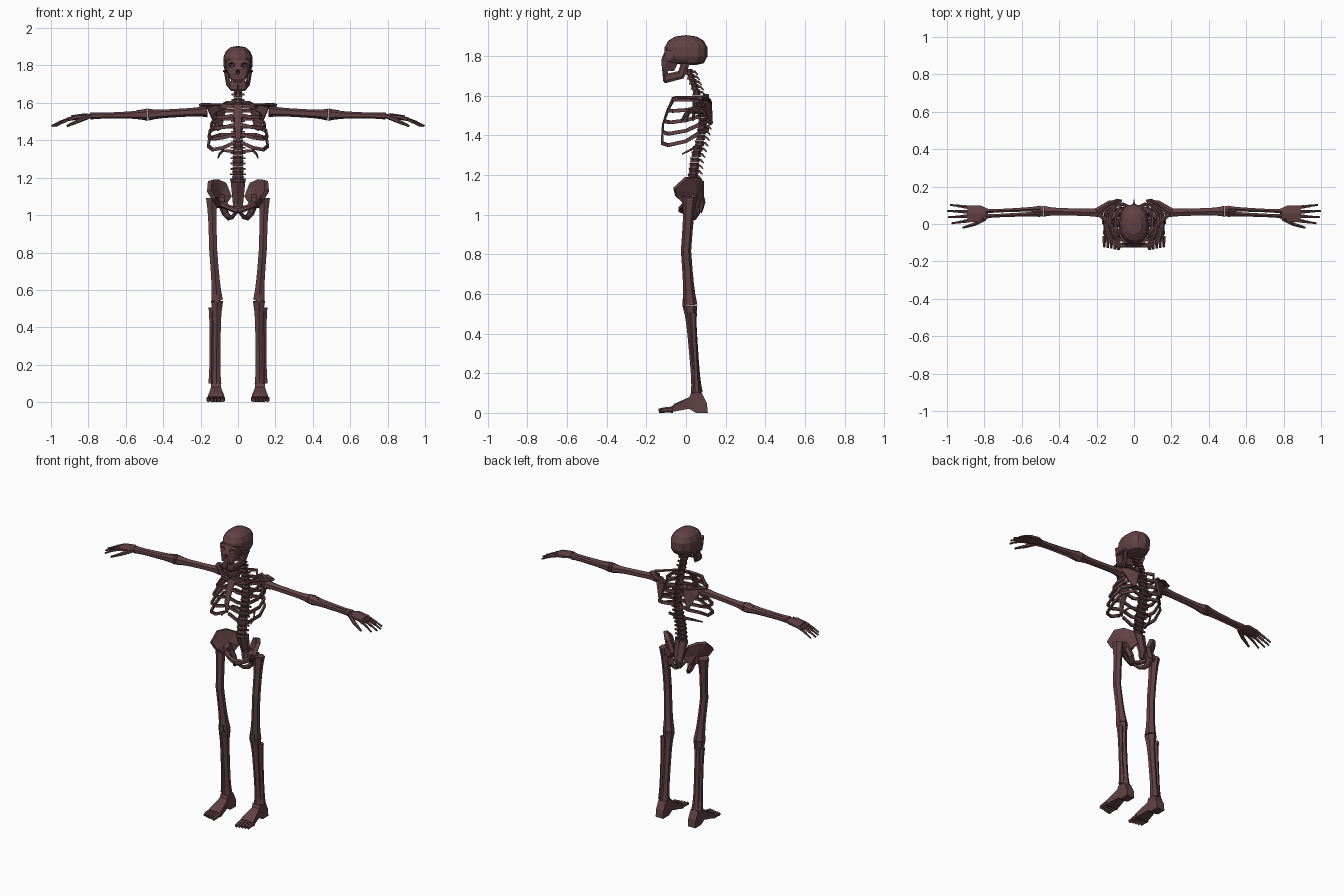
import bpy, bmesh, math
from mathutils import Vector, Matrix

cube = bpy.data.objects.get("Cube")
if cube:
    bpy.data.objects.remove(cube)

bone_mat = bpy.data.materials.new("dark_red_brown_bone")
bone_mat.use_nodes = True
COLOR = (.12, .054, .06, 1)
bone_mat.diffuse_color = COLOR
bone_mat.node_tree.nodes["Principled BSDF"].inputs["Base Color"].default_value = COLOR
X, Y, Z = Vector((1, 0, 0)), Vector((0, 1, 0)), Vector((0, 0, 1))


def even(t):
    return 1


def pointed(t):
    return 1 - .6 * t


def flared(t):
    return .7 + .3 * abs(2 * t - 1) ** 4


def add_mirror(obj):
    obj.modifiers.new("mirror", "MIRROR").use_mirror_merge = False


def finish(name, bm, mirror=False):
    bmesh.ops.recalc_face_normals(bm, faces=bm.faces)
    mesh = bpy.data.meshes.new(name)
    bm.to_mesh(mesh)
    bm.free()
    mesh.materials.append(bone_mat)
    obj = bpy.data.objects.new(name, mesh)
    bpy.context.collection.objects.link(obj)
    if mirror:
        add_mirror(obj)
    return obj


def along(path, t):
    """Point at fraction t of a polyline."""
    f = t * (len(path) - 1)
    i = min(int(f), len(path) - 2)
    return Vector(path[i]).lerp(Vector(path[i + 1]), f - i)


def sweep(bm, path, width, thick=None, shape=even, steps=None, up=Z, sides=6):
    """Faceted tube along a path, scaled along its length by a shape rule."""
    steps = steps or len(path) - 1
    thick = thick or width
    centres = [along(path, i / steps) for i in range(steps + 1)]
    rings = []
    for i, centre in enumerate(centres):
        direction = centres[min(i + 1, steps)] - centres[max(i - 1, 0)]
        side = direction.cross(up).normalized()
        top = side.cross(direction).normalized()
        scale = shape(i / steps)
        angles = [math.tau * (k + .5) / sides for k in range(sides)]
        rings.append([bm.verts.new(centre + side * math.cos(a) * width * scale
                                   + top * math.sin(a) * thick * scale) for a in angles])
    for a, b in zip(rings, rings[1:]):
        for k in range(sides):
            n = (k + 1) % sides
            bm.faces.new((a[k], a[n], b[n], b[k]))
    bm.faces.new(rings[0])
    bm.faces.new(rings[-1])


def bone(name, path, width, thick=None, mirror=True, **options):
    bm = bmesh.new()
    sweep(bm, path, width, thick, **options)
    return finish(name, bm, mirror)


def long_bone(name, start, end, width, thick=None, bow=(0, 0, 0), taper=0, up=Z):
    """Limb bone with knobbed ends, bowed in the middle and tapering."""
    middle = (start + end) / 2 + Vector(bow)
    bone(name, [start, middle, end], width, thick, steps=10, up=up,
         shape=lambda t: flared(t) * (1 - taper * t))


def hull(name, pts, mirror=False):
    bm = bmesh.new()
    for p in pts:
        bm.verts.new(p)
    result = bmesh.ops.convex_hull(bm, input=bm.verts)
    inner = [g for g in result["geom_interior"] if isinstance(g, bmesh.types.BMVert)]
    bmesh.ops.delete(bm, geom=inner, context="VERTS")
    return finish(name, bm, mirror)


def plate(name, centre, outline, thickness):
    """Fan of faces round a centre, given thickness and mirrored."""
    bm = bmesh.new()
    middle = bm.verts.new(centre)
    rim = [bm.verts.new(p) for p in outline]
    for a, b in zip(rim, rim[1:] + rim[:1]):
        bm.faces.new((middle, a, b))
    obj = finish(name, bm)
    solid = obj.modifiers.new("thickness", "SOLIDIFY")
    solid.thickness, solid.offset = thickness, 0
    add_mirror(obj)


# Skull: boxy cranium and face, with sockets cut out
bm = bmesh.new()
bmesh.ops.create_uvsphere(bm, u_segments=12, v_segments=7, radius=1)
for v in bm.verts:
    x, y, z = [math.copysign(abs(c) ** .85, c) for c in v.co]
    v.co = x * .08, y * .11, max(1.82 + z * .085, 1.755 - .01 * min(y, 0))
cranium = finish("cranium", bm)
face = hull("face", [(side * x, y, z) for side in (-1, 1) for x, y, z in (
    (.06, -.105, 1.83), (.07, -.05, 1.82), (.063, -.09, 1.78), (.06, -.04, 1.765),
    (.035, -.12, 1.725), (.04, -.06, 1.725), (.02, -.125, 1.78))])
bm = bmesh.new()
for x, z, width in ((-.035, 1.803, .023), (.035, 1.803, .023), (0, 1.765, .01)):
    bmesh.ops.create_icosphere(bm, subdivisions=1, radius=1, matrix=Matrix.LocRotScale(
        Vector((x, -.12, z)), None, Vector((width, .035, .015))))
cutter = finish("socket_cutter", bm)
cutter.hide_render = True
for obj in (cranium, face):
    cut = obj.modifiers.new("sockets", "BOOLEAN")
    cut.operation, cut.object = "DIFFERENCE", cutter
    bpy.context.view_layer.objects.active = obj
    bpy.ops.object.modifier_apply(modifier=cut.name)
bpy.data.objects.remove(cutter)

bone("jaw", [(0, -.108, 1.687), (.035, -.1, 1.687), (.053, -.025, 1.705), (.063, 0, 1.77)],
     width=.01, thick=.023)
bone("cheek_arch", [(.055, -.09, 1.78), (.072, -.04, 1.77), (.072, .01, 1.77)], width=.008)
bm = bmesh.new()
for z in (1.722, 1.708):
    for k in range(-3, 4):
        a = k / 3
        bmesh.ops.create_cube(bm, size=1, matrix=Matrix.LocRotScale(
            Vector((.038 * math.sin(a), -.075 - .038 * math.cos(a), z)), None,
            Vector((.009, .009, .016))))
finish("teeth", bm)

# Spine: stacked vertebrae with side and rear processes
spine = [(0, .015, 1.72), (0, .045, 1.64), (0, .075, 1.55), (0, .085, 1.46),
         (0, .07, 1.37), (0, .045, 1.28), (0, .035, 1.19)]
bm = bmesh.new()
count = 20
for i in range(count):
    t = i / (count - 1)
    p = along(spine, t)
    r = .024 + .01 * t
    sweep(bm, [p + Z * .0135, p - Z * .0135], r, r * .85, lambda s: .8 + .2 * abs(2 * s - 1),
          steps=2, up=Y, sides=8)
    sweep(bm, [p, p + Y * .03, p + Y * .045 - Z * .016], .008, .012, pointed, sides=4)
    wing = X * (r + .008)
    sweep(bm, [p + Y * .014 - wing, p + Y * .014 + wing], .007, sides=4)
finish("vertebrae", bm)
bone("sacrum", [(0, .045, 1.18), (0, .08, 1.06), (0, .07, 1.01)], width=.045, thick=.026,
     mirror=False, shape=pointed, steps=4, up=Y)

# Rib cage: ribs sweep from the spine round to the breastbone
breast = [(0, -.06, 1.59), (0, -.09, 1.53), (0, -.115, 1.46), (0, -.12, 1.39)]
bone("breastbone", breast, width=.03, thick=.009, mirror=False, shape=pointed, up=Y)
bm = bmesh.new()
ribs = 5
for i in range(ribs):
    t = i / (ribs - 1)
    back = 1.6 - .17 * t
    w = .16 - .06 * (1 - t) ** 2
    front = along(breast, min(.05 + t, 1))
    low = min(back - .02 - .06 * t, front.z)
    sweep(bm, [(.02, .09, back), (w * .6, .11, back), (w * .95, .065, back - .02),
               (w, 0, back - .02 - .04 * t), (w * .85, front.y * .75, low),
               (w * .5, front.y, low + .01 * t), (.015, front.y, front.z)],
          .008, .013, sides=4)
sweep(bm, [(.02, .06, 1.34), (.08, .06, 1.345), (.1, .02, 1.325), (.107, -.02, 1.305)],
      .009, .012, pointed, sides=4)
finish("ribs", bm, mirror=True)

# Shoulders
bone("collarbone", [(.02, -.06, 1.585), (.08, -.05, 1.59), (.14, .01, 1.59), (.19, .055, 1.59)],
     width=.014, thick=.011, shape=flared)
plate("shoulder_blade", (.11, .11, 1.53),
      [(.065, .125, 1.57), (.1, .105, 1.595), (.165, .07, 1.575),
       (.145, .09, 1.53), (.11, .12, 1.45), (.09, .13, 1.46)], thickness=.012)
bone("shoulder_blade_ridge", [(.2, .07, 1.588), (.13, .115, 1.58), (.065, .125, 1.56)],
     width=.018, thick=.01, shape=pointed)

# Arms, with a paired forearm
shoulder, elbow, wrist = Vector((.165, .06, 1.555)), Vector((.48, .068, 1.537)), Vector((.79, .055, 1.53))
long_bone("upper_arm", shoulder, elbow, width=.032)
bone("elbow_bone", [elbow + X * .005, elbow + X * .02, elbow + X * .06], width=.034,
     shape=lambda t: 1 - .3 * t)
for name, side in (("rear", Y), ("front", -Y)):
    long_bone("forearm_" + name + "_bone", elbow + X * .02 + side * .013,
              wrist + side * .013, width=.02, thick=.03, taper=.35)

# Hands: palm block, jointed fingers, thumb
bone("palm", [wrist - X * .01, wrist + X * .03, wrist + X * .1 - Z * .01], width=.05, thick=.014,
     shape=lambda t: .6 + .4 * min(2 * t, 1))
bm = bmesh.new()
joints = 3
for k, length in enumerate((.1, .12, .125, .11)):
    base = Vector((.875, .018 + .023 * k, 1.522))
    spread = .01 * (k - 1.5)
    for j in range(joints):
        ends = [base + X * length * s + Y * spread * s - Z * (.03 * s + .017 * s * s)
                for s in (j / joints, (j + .93) / joints)]
        sweep(bm, ends, .01 - .002 * j, sides=5)
finish("fingers", bm, mirror=True)
bone("thumb", [(.8, .03, 1.53), (.85, 0, 1.505), (.915, -.02, 1.476)], width=.016,
     shape=pointed, steps=4)

# Pelvis
plate("hip_wing", (.1, .045, 1.11),
      [(.04, .08, 1.1), (.07, .08, 1.17), (.115, .045, 1.19), (.15, 0, 1.185),
       (.155, -.06, 1.13), (.13, -.05, 1.09), (.1, 0, 1.045), (.075, .065, 1.05)], thickness=.026)
bone("hip_socket", [(.075, .025, 1.075), (.118, .02, 1.075)], width=.036)
bone("pubic_bone", [(.095, .01, 1.065), (.05, -.015, 1.04), (0, -.02, 1.025)], width=.021,
     shape=flared)
bone("sitting_bone", [(.09, .04, 1.07), (.068, .055, 1.01), (.048, .04, .985),
                      (.03, .01, .99), (.01, -.015, 1.015)], width=.022, shape=pointed, up=X)

# Legs, with a paired shin
hip, knee, ankle = Vector((.14, .02, 1.09)), Vector((.112, .02, .545)), Vector((.115, .055, .1))
bone("thigh_head", [(.095, .018, 1.08), (.145, .02, 1.06)], width=.024)
long_bone("thigh_bone", hip, knee, width=.035, thick=.037, bow=(.007, -.02, 0), up=Y)
bone("kneecap", [knee + Z * .03 - Y * .03, knee - Z * .01 - Y * .03], width=.016, thick=.008,
     up=Y)
long_bone("shin_bone", knee - Z * .005, ankle, width=.037, thick=.037, taper=.2, up=Y)
long_bone("calf_bone", knee + Vector((.028, .015, -.04)), ankle + X * .026, width=.02, up=Y)

# Feet: heel, sloping instep and toes
hull("heel", [(x, y, z) for x in (.09, .145) for y, z in
              ((.11, 0), (.105, .05), (.08, .1), (.025, .1), (0, .03), (.05, 0))], mirror=True)
hull("instep", [(x, .04, z) for x in (.095, .14) for z in (.025, .09)]
     + [(x, -.075, z) for x in (.072, .162) for z in (.004, .03)]
     + [(x, -.06, .045) for x in (.085, .135)], mirror=True)
bm = bmesh.new()
for k in range(5):
    x = .083 + .019 * k
    sweep(bm, [(x, -.065, .016), (x, -.1, .016), (x, -.138 + .004 * k, .01)],
          .011 if k else .015, .016, lambda t: 1 - .3 * t)
finish("toes", bm, mirror=True)
